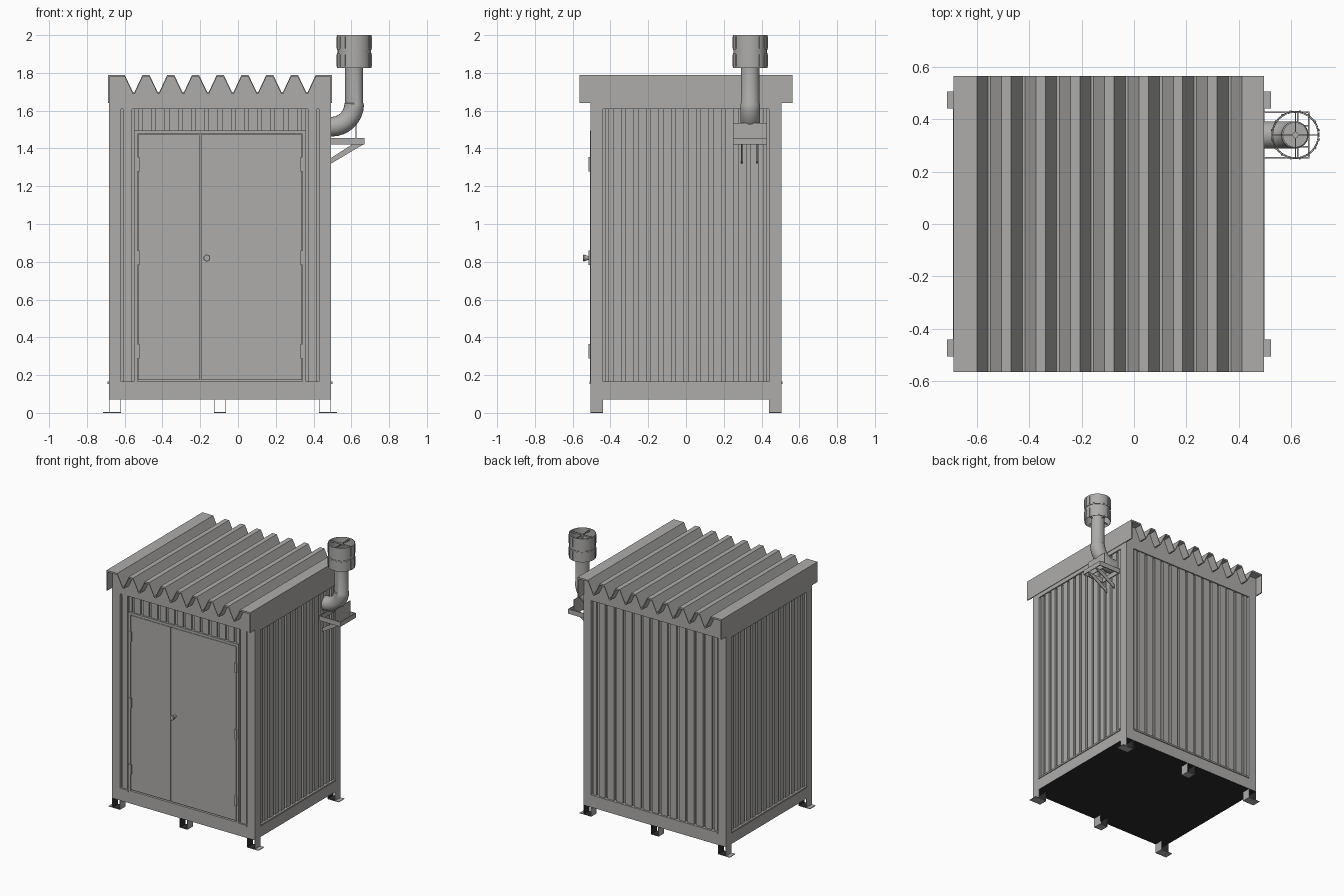
import bpy, bmesh, math
from mathutils import Matrix, Vector

cube = bpy.data.objects.get("Cube")
if cube:
    bpy.data.objects.remove(cube, do_unlink=True)


def material(name, color):
    mat = bpy.data.materials.new(name)
    mat.use_nodes = True
    mat.diffuse_color = color
    mat.node_tree.nodes["Principled BSDF"].inputs["Base Color"].default_value = color
    return mat


grey = material("warm grey paint", (0.42, 0.415, 0.4, 1))
black = material("black underside", (0.025, 0.025, 0.025, 1))

CX, HX, HY = -0.0955, 0.5885, 0.505      # body centre and half sizes
X0, X1 = CX - HX, CX + HX
POST, FLOOR, RAIL, TOP = 0.065, 0.07, 0.165, 1.61


def finish(name, bm, matrix=None, smooth=False):
    if matrix:
        bm.transform(matrix)
    bmesh.ops.recalc_face_normals(bm, faces=bm.faces)
    mesh = bpy.data.meshes.new(name)
    bm.to_mesh(mesh)
    bm.free()
    ob = bpy.data.objects.new(name, mesh)
    bpy.context.collection.objects.link(ob)
    mesh.materials.append(grey)
    if smooth:
        bpy.ops.object.select_all(action="DESELECT")
        ob.select_set(True)
        bpy.context.view_layer.objects.active = ob
        bpy.ops.object.shade_smooth_by_angle(angle=math.radians(35))
    return ob


def blacken(ob, direction):
    """Paint the faces that point in one direction black."""
    ob.data.materials.append(black)
    for face in ob.data.polygons:
        face.material_index = int(face.normal.dot(Vector(direction)) > 0.9)


def box(name, x, y, z, matrix=None):
    bm = bmesh.new()
    bmesh.ops.create_cube(bm, size=1)
    lo, hi = Vector((x[0], y[0], z[0])), Vector((x[1], y[1], z[1]))
    bm.transform(Matrix.Translation((lo + hi) / 2) @ Matrix.Diagonal((*(hi - lo), 1)))
    return finish(name, bm, matrix)


def prism(name, points, vector, matrix=None):
    """Extrude a closed outline along a vector."""
    bm = bmesh.new()
    face = bm.faces.new([bm.verts.new(p) for p in points])
    ext = bmesh.ops.extrude_face_region(bm, geom=[face])
    bmesh.ops.translate(bm, vec=vector, verts=[v for v in ext["geom"] if isinstance(v, bmesh.types.BMVert)])
    return finish(name, bm, matrix)


def lathe(name, profile, matrix, sides=32):
    """Spin a radius and height profile round z."""
    bm = bmesh.new()
    verts = [bm.verts.new((r, 0, z)) for r, z in profile]
    edges = [bm.edges.new(p) for p in zip(verts, verts[1:])]
    bmesh.ops.spin(bm, geom=verts + edges, cent=(0, 0, 0), axis=(0, 0, 1),
                   angle=math.tau, steps=sides, use_merge=True)
    bmesh.ops.remove_doubles(bm, verts=bm.verts, dist=0.0001)
    return finish(name, bm, matrix, smooth=True)


def ribbed_panel(name, u0, u1, z0, z1, matrix, count):
    """Wall sheet with narrow vertical grooves; -y is outside, y = 0 the frame face."""
    step = (u1 - u0) / count
    pts = [(u0, 0.04, z0), (u0, 0.008, z0)]
    for i in range(count):
        c = u0 + (i + 0.5) * step
        pts += [(c + d, y, z0) for d, y in ((-0.01, 0.008), (-0.01, 0.022), (0.01, 0.022), (0.01, 0.008))]
    pts += [(u1, 0.008, z0), (u1, 0.04, z0)]
    return prism(name, pts, (0, 0, z1 - z0), matrix)


def wall(angle, distance):
    return Matrix.Translation((CX, 0, 0)) @ Matrix.Rotation(angle, 4, "Z") @ Matrix.Translation((0, -distance, 0))


# Body core and frame
box("inner_core", (X0 + 0.035, X1 - 0.035), (-HY + 0.035, HY - 0.035), (FLOOR + 0.02, TOP + 0.05))
for sx, side in ((-1, "right"), (1, "left")):
    for sy, end in ((-1, "front"), (1, "back")):
        xs = sorted((CX + sx * HX, CX + sx * (HX - POST)))
        ys = sorted((sy * HY, sy * (HY - POST)))
        box(f"{end}_{side}_post", xs, ys, (RAIL, TOP))
blacken(box("base_frame", (X0, X1), (-HY, HY), (FLOOR, RAIL)), (0, 0, -1))

# Ribbed walls with drip strips
walls = (("back", math.pi, HY, HX, 14), ("left", math.pi / 2, HX, HY, 13), ("right", -math.pi / 2, HX, HY, 13))
for side, angle, dist, half, count in walls:
    m, u = wall(angle, dist), half - POST
    ribbed_panel(f"{side}_wall_panel", -u + 0.01, u - 0.01, RAIL, TOP, m, count)
    box(f"{side}_drip_strip", (-u, u), (-0.006, 0.01), (RAIL - 0.012, RAIL), m)

# Front wall: side strips, header and double door
front, U, DOOR, DOOR_TOP = wall(0, HY), HX - POST, 0.455, 1.495
box("front_backing", (-U, U), (0.018, 0.04), (RAIL, TOP), front)
ribbed_panel("header_panel", -DOOR, DOOR, DOOR_TOP, TOP, front, 13)
for s, side in ((-1, "right"), (1, "left")):
    lo, hi = sorted((s * DOOR, s * U))
    box(f"front_{side}_strip", (lo + 0.01, hi - 0.01), (0.006, 0.03), (RAIL, TOP), front)
    box(f"front_{side}_drip_strip", (lo, hi), (-0.006, 0.01), (RAIL - 0.012, RAIL), front)
    box(f"{side}_door_jamb", sorted((s * DOOR, s * (DOOR - 0.018))), (-0.003, 0.035), (RAIL, DOOR_TOP), front)
box("door_head", (-DOOR, DOOR), (-0.003, 0.035), (DOOR_TOP - 0.018, DOOR_TOP), front)
SPLIT = -0.2 - CX
for name, u in (("right_door", (-DOOR + 0.022, SPLIT - 0.003)), ("left_door", (SPLIT + 0.003, DOOR - 0.022))):
    box(name, u, (0, 0.035), (RAIL + 0.01, DOOR_TOP - 0.022), front)
for z in (0.327, 0.822, 1.317):
    for s in (-1, 1):
        u = s * (DOOR - 0.02)
        box("door_hinge", (u - 0.008, u + 0.008), (-0.01, 0.01), (z - 0.038, z + 0.038), front)
lathe("door_knob", [(0, 0), (0.01, 0), (0.01, 0.012), (0.018, 0.034), (0.016, 0.04), (0, 0.04)],
      Matrix.Translation((-0.165, -HY, 0.82)) @ Matrix.Rotation(math.pi / 2, 4, "X"), 16)

# Corrugated roof sheet, filled beneath down to the top rail
PITCH, PEAK, VALLEY, SHEET, EAVE = 0.131, 1.79, 1.70, 0.012, 0.565
R0, R1 = X0 - 0.005, X1 + 0.004
outline = [(R0, PEAK)]
for i in range(8):
    s = -0.6 + i * PITCH
    outline += [(s, PEAK), (s + 0.043, VALLEY), (s + 0.053, VALLEY), (s + 0.095, PEAK)]
outline.append((R1, PEAK))
under = [(x, z - SHEET) for x, z in outline]
prism("roof_sheet", [(x, -EAVE, z) for x, z in outline + under[::-1]], (0, 2 * EAVE, 0))
fill = [(min(max(x, X0), X1), z) for x, z in under]
prism("top_frame", [(x, -HY, z) for x, z in [(X0, TOP)] + fill + [(X1, TOP)]], (0, 2 * HY, 0))
for x, side in ((R0, "right"), (R1 - 0.008, "left")):
    box(f"{side}_roof_fascia", (x, x + 0.008), (-EAVE, EAVE), (1.64, PEAK))

# Hollow feet, black inside, and ground plates
T = 0.004
for x in (X0, CX - POST / 2, X1 - POST):
    for y in (-HY, HY - POST):
        ys = (y, y + POST)
        for a, inward in ((x, 1), (x + POST - T, -1)):
            blacken(box("foot_side", (a, a + T), ys, (0, FLOOR)), (inward, 0, 0))
        blacken(box("foot_base", (x + T, x + POST - T), ys, (0, T)), (0, 0, 1))
        if x == X0:
            box("ground_plate", (x - 0.03, x), ys, (0, T))
        elif x > CX:
            box("ground_plate", (x + POST, x + POST + 0.03), ys, (0, T))

# Vent pipe: wider elbow swept from the wall, then a straight riser
PX, PY, BEND, PIPE_Z = 0.615, 0.34, 0.12, 1.515
path = [(Vector((X1 - 0.03, PY, PIPE_Z)), 0.052)]
for i in range(9):
    a = i * math.pi / 16
    path.append((Vector((PX - BEND + BEND * math.sin(a), PY, PIPE_Z + BEND * (1 - math.cos(a)))), 0.052))
path += [(Vector((PX, PY, z)), 0.048) for z in (1.64, 1.86)]
bm = bmesh.new()
rings = []
for i, (p, radius) in enumerate(path):
    d = (path[min(i + 1, len(path) - 1)][0] - path[max(i - 1, 0)][0]).normalized()
    n = Vector((-d.z, 0, d.x))
    rings.append([bm.verts.new(p + radius * (math.cos(t) * n + math.sin(t) * Vector((0, 1, 0))))
                  for t in (k * math.tau / 24 for k in range(24))])
for a, b in zip(rings, rings[1:]):
    for k in range(24):
        bm.faces.new((a[k], a[k - 1], b[k - 1], b[k]))
bm.faces.new(rings[-1])
finish("vent_pipe", bm, smooth=True)

# Vent cowl: two open rings, a recessed band, spokes and slats
axis = Matrix.Translation((PX + 0.001, PY, 0))
for name, r, z0, z1 in (("lower_cowl_ring", 0.092, 1.825, 1.905), ("upper_cowl_ring", 0.092, 1.92, 2.0),
                        ("cowl_band", 0.088, 1.9, 1.925)):
    lathe(name, [(r, z0), (r, z1), (r - 0.003, z1), (r - 0.003, z0), (r, z0)], axis)
lathe("cowl_hub", [(0, 1.98), (0.012, 1.98), (0.012, 1.995), (0, 1.995)], axis, 12)
for k in range(4):
    turn = axis @ Matrix.Rotation(k * math.pi / 2, 4, "Z")
    box("cowl_spoke", (0, 0.09), (-0.002, 0.002), (1.982, 1.993), turn)
    box("cowl_stay", (0.046, 0.09), (-0.002, 0.002), (1.835, 1.845), turn)
for k in range(16):
    turn = axis @ Matrix.Rotation((k + 0.5) * math.pi / 8, 4, "Z")
    for z in (1.833, 1.928):
        box("cowl_slat", (0.09, 0.095), (-0.004, 0.004), (z, z + 0.064), turn)

# Pipe bracket: rectangular shelf frame, cradle plate and diagonal braces
B0, B1, Y0, Y1 = X1, 0.67, 0.25, 0.43
shelf = (1.42, 1.455)
for y in (Y0, Y1 - 0.006):
    box("bracket_side", (B0, B1), (y, y + 0.006), shelf)
for x in (B0, B1 - 0.006):
    box("bracket_end", (x, x + 0.006), (Y0, Y1), shelf)
box("pipe_cradle", (0.622, 0.628), (Y0, Y1), (1.42, 1.535))
for y in (0.292, 0.372):
    brace = [(B0, y, 1.32), (B0, y, 1.35), (0.61, y, 1.425), (B1, y, 1.425)]
    prism("bracket_brace", brace, (0, 0.006, 0))
